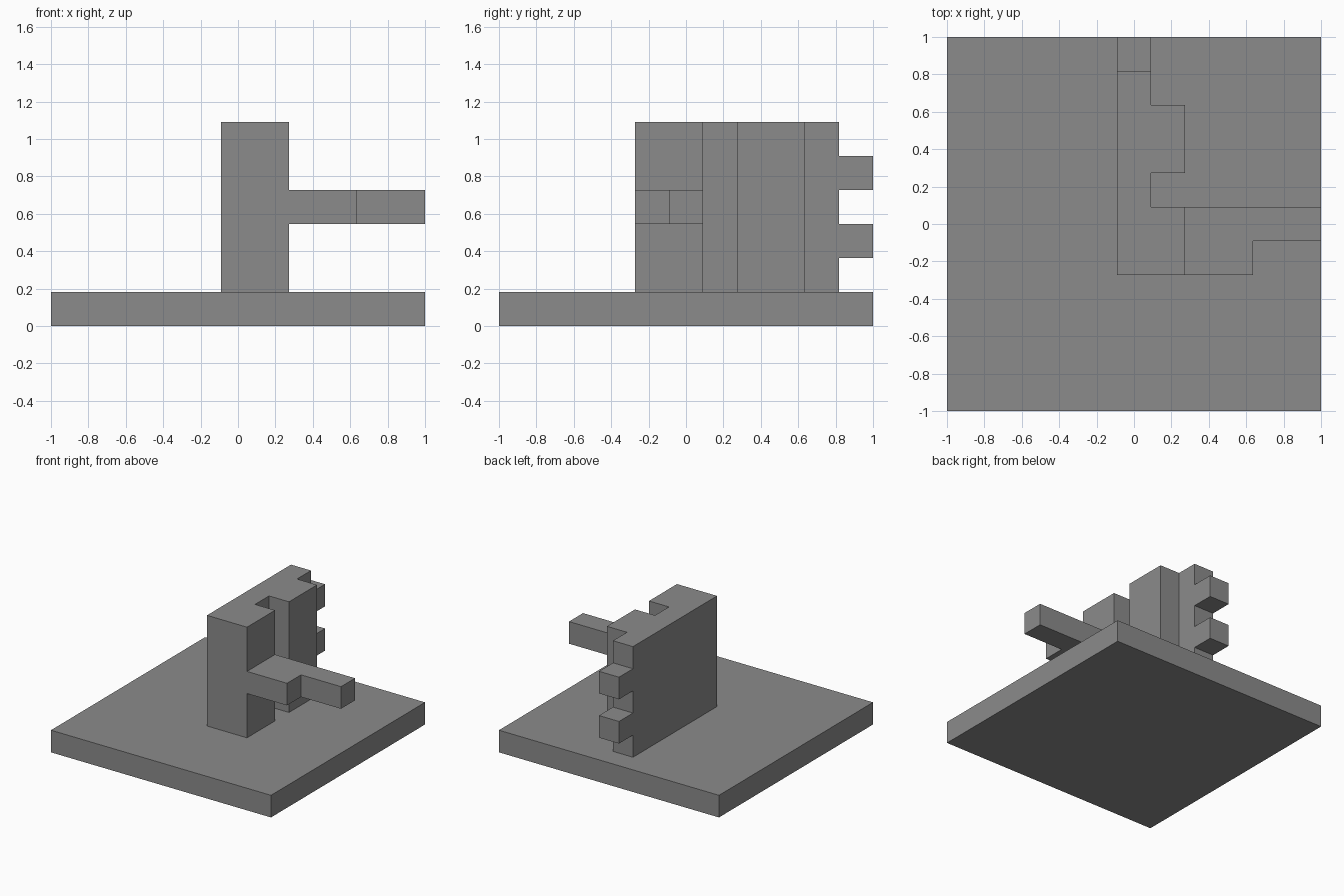
import bpy
import bmesh

if "Cube" in bpy.data.objects:
    bpy.data.objects.remove(bpy.data.objects["Cube"], do_unlink=True)

U = 2 / 11  # grid module: the base is 11 modules wide

# Single grey material
grey = bpy.data.materials.new("plain grey")
colour = (0.26, 0.26, 0.26, 1)
grey.diffuse_color = colour
grey.use_nodes = True
grey.node_tree.nodes["Principled BSDF"].inputs["Base Color"].default_value = colour


def prism(name, outline, bottom, top):
    """Extrude a plan outline (in modules) from bottom to top."""
    bm = bmesh.new()
    face = bm.faces.new([bm.verts.new((x * U, y * U, bottom * U)) for x, y in outline])
    result = bmesh.ops.extrude_face_region(bm, geom=[face])
    verts = [v for v in result["geom"] if isinstance(v, bmesh.types.BMVert)]
    bmesh.ops.translate(bm, verts=verts, vec=(0, 0, (top - bottom) * U))
    bmesh.ops.recalc_face_normals(bm, faces=bm.faces)
    mesh = bpy.data.meshes.new(name)
    bm.to_mesh(mesh)
    bm.free()
    mesh.materials.append(grey)
    obj = bpy.data.objects.new(name, mesh)
    bpy.context.collection.objects.link(obj)
    return obj


def rect(x0, x1, y0, y1):
    return [(x0, y0), (x1, y0), (x1, y1), (x0, y1)]


# Square base slab
prism("base", rect(-5.5, 5.5, -5.5, 5.5), 0, 1)

# Upright wall with a thick front end and a projecting pilaster
prism("wall", [(-.5, -1.5), (1.5, -1.5), (1.5, .5), (.5, .5), (.5, 1.5), (1.5, 1.5),
               (1.5, 3.5), (.5, 3.5), (.5, 4.5), (-.5, 4.5)], 1, 6)

# Stepped arm reaching to the side
prism("arm", [(1.5, -1.5), (3.5, -1.5), (3.5, -.5), (5.5, -.5), (5.5, .5), (1.5, .5)], 3, 4)

# Two teeth on the rear edge
for name, z in (("lower_tooth", 2), ("upper_tooth", 4)):
    prism(name, rect(-.5, .5, 4.5, 5.5), z, z + 1)
